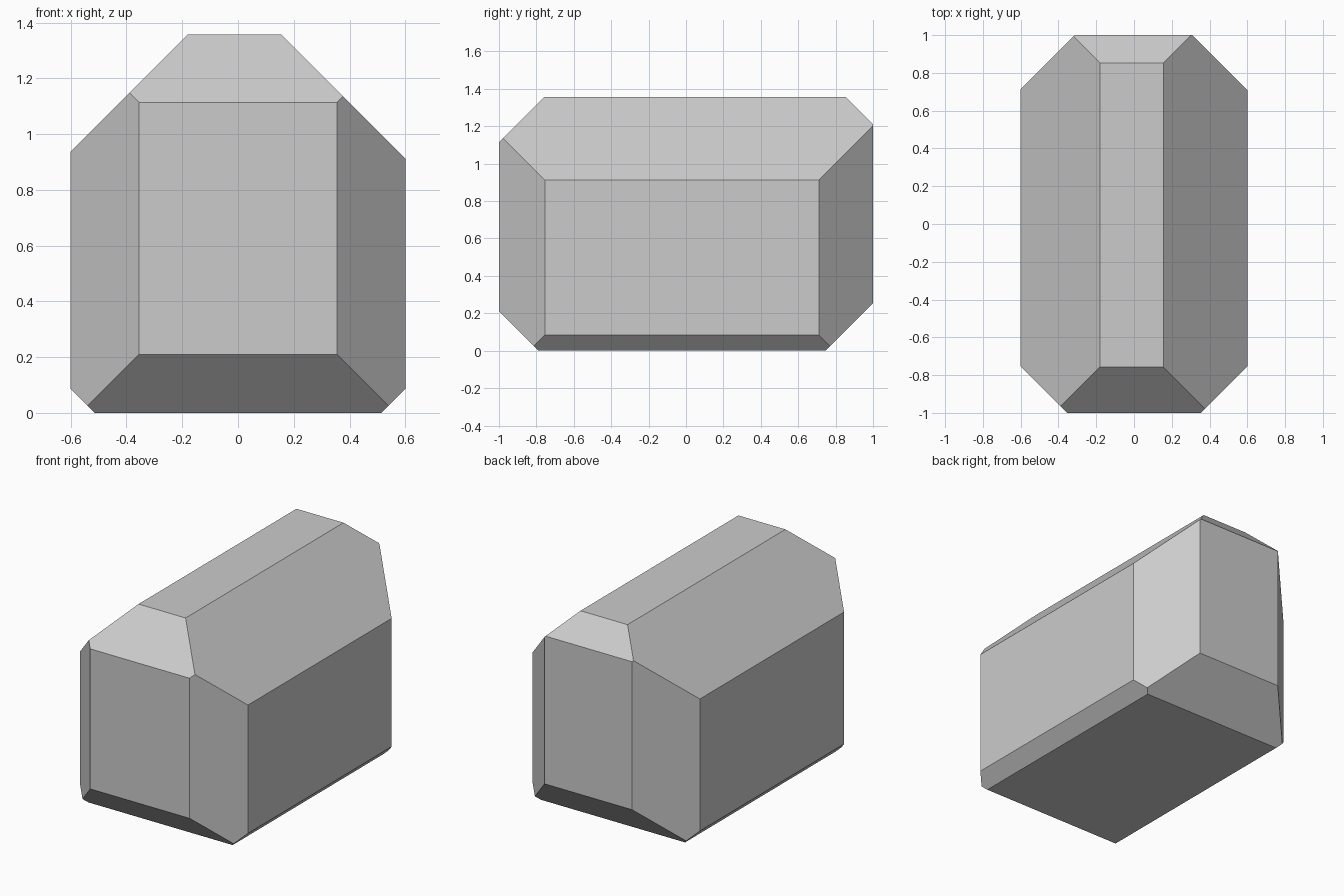
import bpy, bmesh
from mathutils import Vector

if "Cube" in bpy.data.objects:
    bpy.data.objects.remove(bpy.data.objects["Cube"])

# Box block: half width, half length, height
W, L, H = 0.6, 1.0, 1.357
bm = bmesh.new()
bmesh.ops.create_cube(bm, size=1)
for v in bm.verts:
    v.co = Vector((v.co.x * 2 * W, v.co.y * 2 * L, (v.co.z + 0.5) * H))

# 45 degree chamfers: (normal, limit) keeps points with normal . p <= limit
chamfers = [
    ((-1, 0, 1), 1.537), ((1, 0, 1), 1.513),      # roof slopes
    ((-1, 0, -1), 0.515), ((1, 0, -1), 0.515),    # lower side edges
    ((0, -1, 1), 2.114), ((0, 1, 1), 2.21),       # upper end edges
    ((0, -1, -1), 0.79), ((0, 1, -1), 0.745),     # lower end edges
    ((-1, -1, 0), 1.355), ((1, -1, 0), 1.355),    # front corners
    ((-1, 1, 0), 1.315), ((1, 1, 0), 1.31),       # back corners
]
for n, limit in chamfers:
    n = Vector(n)
    cut = bmesh.ops.bisect_plane(
        bm, geom=bm.verts[:] + bm.edges[:] + bm.faces[:], dist=1e-5,
        plane_co=n * limit / n.length_squared, plane_no=n, clear_outer=True)
    rim = [e for e in cut["geom_cut"] if isinstance(e, bmesh.types.BMEdge)]
    bmesh.ops.holes_fill(bm, edges=rim, sides=0)
bmesh.ops.recalc_face_normals(bm, faces=bm.faces[:])

mesh = bpy.data.meshes.new("chamfered_block")
bm.to_mesh(mesh)
bm.free()
block = bpy.data.objects.new("chamfered_block", mesh)
bpy.context.collection.objects.link(block)
